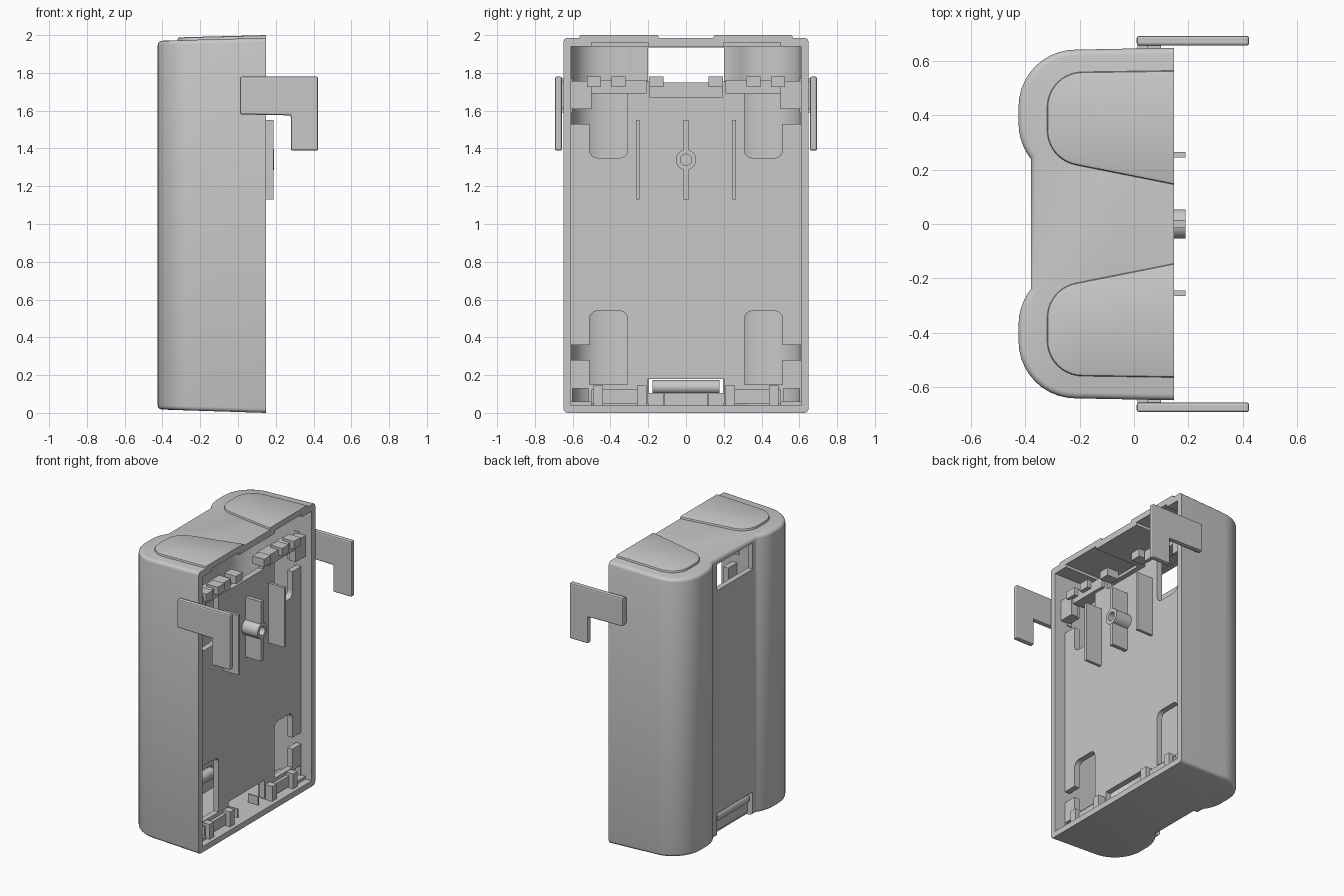
import bpy, bmesh, math

if "Cube" in bpy.data.objects:
    bpy.data.objects.remove(bpy.data.objects["Cube"])

grey = bpy.data.materials.new("plain grey")
grey.use_nodes = True
grey.diffuse_color = (0.58, 0.58, 0.58, 1)
grey.node_tree.nodes["Principled BSDF"].inputs["Base Color"].default_value = (0.58, 0.58, 0.58, 1)

OPEN_X = 0.148   # plane of the open rim
FLOOR_X = 0.067  # face of the inner panel


def smooth(ob):
    bpy.ops.object.select_all(action='DESELECT')
    ob.select_set(True)
    bpy.context.view_layer.objects.active = ob
    bpy.ops.object.shade_smooth_by_angle(angle=math.radians(35))


def finish(name, bm, rounded=False):
    bmesh.ops.recalc_face_normals(bm, faces=bm.faces)
    mesh = bpy.data.meshes.new(name)
    bm.to_mesh(mesh)
    bm.free()
    ob = bpy.data.objects.new(name, mesh)
    bpy.context.collection.objects.link(ob)
    mesh.materials.append(grey)
    if rounded:
        smooth(ob)
    return ob


def extruded(points, direction):
    """Closed solid from 3D outline points."""
    bm = bmesh.new()
    face = bm.faces.new([bm.verts.new(p) for p in points])
    ext = bmesh.ops.extrude_face_region(bm, geom=[face])
    verts = [v for v in ext["geom"] if isinstance(v, bmesh.types.BMVert)]
    bmesh.ops.translate(bm, verts=verts, vec=direction)
    return bm


def box(name, x, y, z):
    pts = [(x[0], y[0], z[0]), (x[1], y[0], z[0]), (x[1], y[1], z[0]), (x[0], y[1], z[0])]
    return finish(name, extruded(pts, (0, 0, z[1] - z[0])))


def cut(target, cutters):
    bpy.context.view_layer.objects.active = target
    for c in cutters:
        mod = target.modifiers.new("cut", 'BOOLEAN')
        mod.operation = 'DIFFERENCE'
        mod.solver = 'EXACT'
        mod.object = c
        bpy.ops.object.modifier_apply(modifier=mod.name)
        bpy.data.objects.remove(c)


def arc(cx, cy, r, a0, a1, n=10):
    return [(cx + r * math.cos(math.radians(a0 + (a1 - a0) * i / n)),
             cy + r * math.sin(math.radians(a0 + (a1 - a0) * i / n))) for i in range(n + 1)]


def rod(name, r, x0, x1):
    """Round bar along x at the screw position."""
    ring = arc(0, 1.34, r, 0, 345, 23)
    return finish(name, extruded([(x0, y, z) for y, z in ring], (x1 - x0, 0, 0)), True)


def mirrored_y(s, span):
    return tuple(sorted((s * span[0], s * span[1])))


def outline(d, front_x):
    """Twin-lobed outline, shrunk inward by d."""
    half = [(front_x, 0.649 - d)] + arc(-0.215, 0.432, 0.21 - d, 90, 180)
    half += arc(-0.215, 0.37, 0.21 - d, 180, 218 if d == 0 else 206, 6)
    half.append((-0.38 + d, 0.24))
    return half + [(x, -y) for x, y in reversed(half)]


# Outer shell with drafted ends and softened end edges
bm = extruded([(x, y, 0) for x, y in outline(0, OPEN_X)], (0, 0, 1))
for v in bm.verts:
    t = (OPEN_X - v.co.x) / 0.57
    v.co.z = 1.985 - 0.015 * t if v.co.z > 0.5 else 0.018 * t
rim = [e for e in bm.edges if abs(e.verts[0].co.z - e.verts[1].co.z) < 0.5
       and min(v.co.x for v in e.verts) < 0.1]
bmesh.ops.bevel(bm, geom=rim, offset=0.022, segments=3, affect='EDGES', profile=0.5)
shell = finish("shell", bm)

cavity = finish("cavity", extruded([(x, y, 0.04) for x, y in outline(0.038, 0.3)], (0, 0, 1.9)))
cutters = [cavity,
           box("top_window", (-0.6, -0.3), (-0.2, 0.2), (1.75, 1.935)),
           box("bottom_window", (-0.6, -0.335), (-0.195, 0.195), (-0.1, 0.18))]
for s in (1, -1):
    cutters.append(box("pad_recess", (-0.2, 0.3), mirrored_y(s, (0.2, 0.5)), (1.9, 1.96)))
cut(shell, cutters)
smooth(shell)

# Raised pads on the top end
for s, side in ((1, "back"), (-1, "front")):
    pts = [(OPEN_X, 0.565)] + arc(-0.19, 0.43, 0.13, 90, 180) + arc(-0.19, 0.345, 0.13, 180, 260)
    pts.append((OPEN_X, 0.145))
    bm = extruded([(x, s * y, 1.962) for x, y in pts], (0, 0, 0.038))
    for v in bm.verts:
        if v.co.z > 1.98:
            v.co.z -= 0.012 * (OPEN_X - v.co.x) / 0.465
    top = [e for e in bm.edges if min(v.co.z for v in e.verts) > 1.98
           and min(v.co.x for v in e.verts) < 0.1]
    bmesh.ops.bevel(bm, geom=top, offset=0.01, segments=2, affect='EDGES', profile=0.5)
    finish(side + "_top_pad", bm, True)

# Inner panel with notches and L-shaped openings
panel = box("inner_panel", (0.027, FLOOR_X), (-0.615, 0.615), (0.05, 1.755))
cutters = [box("top_notch", (-0.2, 0.2), (-0.19, 0.19), (1.67, 1.9)),
           box("bottom_notch", (-0.2, 0.2), (-0.2, 0.2), (0.0, 0.18))]


def opening(s, flip):
    """Rounded upright slot with a side arm, cut through the panel."""
    up = [(0.31, 1.74), (0.51, 1.74), (0.51, 1.61), (0.63, 1.61), (0.63, 1.53), (0.51, 1.53)]
    up += arc(0.47, 1.39, 0.04, 0, -90, 4) + arc(0.35, 1.39, 0.04, -90, -180, 4)
    pts = [(-0.05, s * y, 1.89 - z if flip else z) for y, z in up]
    return finish("opening", extruded(pts, (0.2, 0, 0)))


for s in (1, -1):
    cutters += [opening(s, False), opening(s, True),
                box("corner_notch", (-0.2, 0.2), mirrored_y(s, (0.515, 0.6)), (0.0, 0.13))]
cut(panel, cutters)

# Ribs and central screw boss
for y, w, label in ((-0.255, 0.01, "front"), (0.255, 0.01, "back"), (0, 0.014, "middle")):
    rib = box(label + "_rib", (0.05, 0.189), (y - w, y + w), (1.13, 1.55))
    if y == 0:
        cut(rib, [rod("rib_gap", 0.045, -0.1, 0.3)])
boss = rod("screw_boss", 0.054, 0.03, 0.19)
cut(boss, [rod("boss_hole", 0.03, 0.06, 0.3)])

# Rounded bar across the lower back window, with a low wall behind it
ring = arc(-0.335, 0.137, 0.037, 0, 337.5, 15)
finish("window_bar", extruded([(x, -0.178, z) for x, z in ring], (0, 0.356, 0)), True)
box("window_sill", (-0.342, -0.31), (-0.2, 0.2), (0.03, 0.105))

for s, side in ((1, "back"), (-1, "front")):
    # Side hooks, L-shaped plates beyond the open rim
    hook = [(0.01, 1.58), (0.01, 1.78), (0.424, 1.78), (0.424, 1.388), (0.28, 1.388), (0.28, 1.575)]
    bm = extruded([(x, s * 0.657, z) for x, z in hook], (0, s * 0.036, 0))
    bmesh.ops.bevel(bm, geom=bm.edges[:], offset=0.009, segments=2, affect='EDGES', profile=0.5)
    finish(side + "_hook", bm)
    box(side + "_hook_root", (0.012, 0.05), mirrored_y(s, (0.6, 0.665)), (1.59, 1.77))
    box(side + "_hook_link", (0.05, 0.1), mirrored_y(s, (0.5, 0.665)), (1.61, 1.757))

    # Upper and lower contact clips
    box(side + "_upper_clip", (0.0, 0.09), mirrored_y(s, (0.21, 0.5)), (1.69, 1.763))
    for a in (0.12, 0.32, 0.45):
        box(side + "_upper_tooth", (0.03, 0.12), mirrored_y(s, (a, a + 0.075)), (1.725, 1.78))
    box(side + "_lower_clip", (0.0, 0.09), mirrored_y(s, (0.22, 0.5)), (0.05, 0.125))
    for a in (0.21, 0.44):
        box(side + "_lower_tooth", (0.03, 0.12), mirrored_y(s, (a, a + 0.05)), (0.04, 0.145))
    box(side + "_floor_tab", (0.0, 0.08), mirrored_y(s, (0.11, 0.12)), (0.03, 0.1))
    box(side + "_corner_ledge", (-0.1, 0.1), mirrored_y(s, (0.5, 0.615)), (0.035, 0.06))
